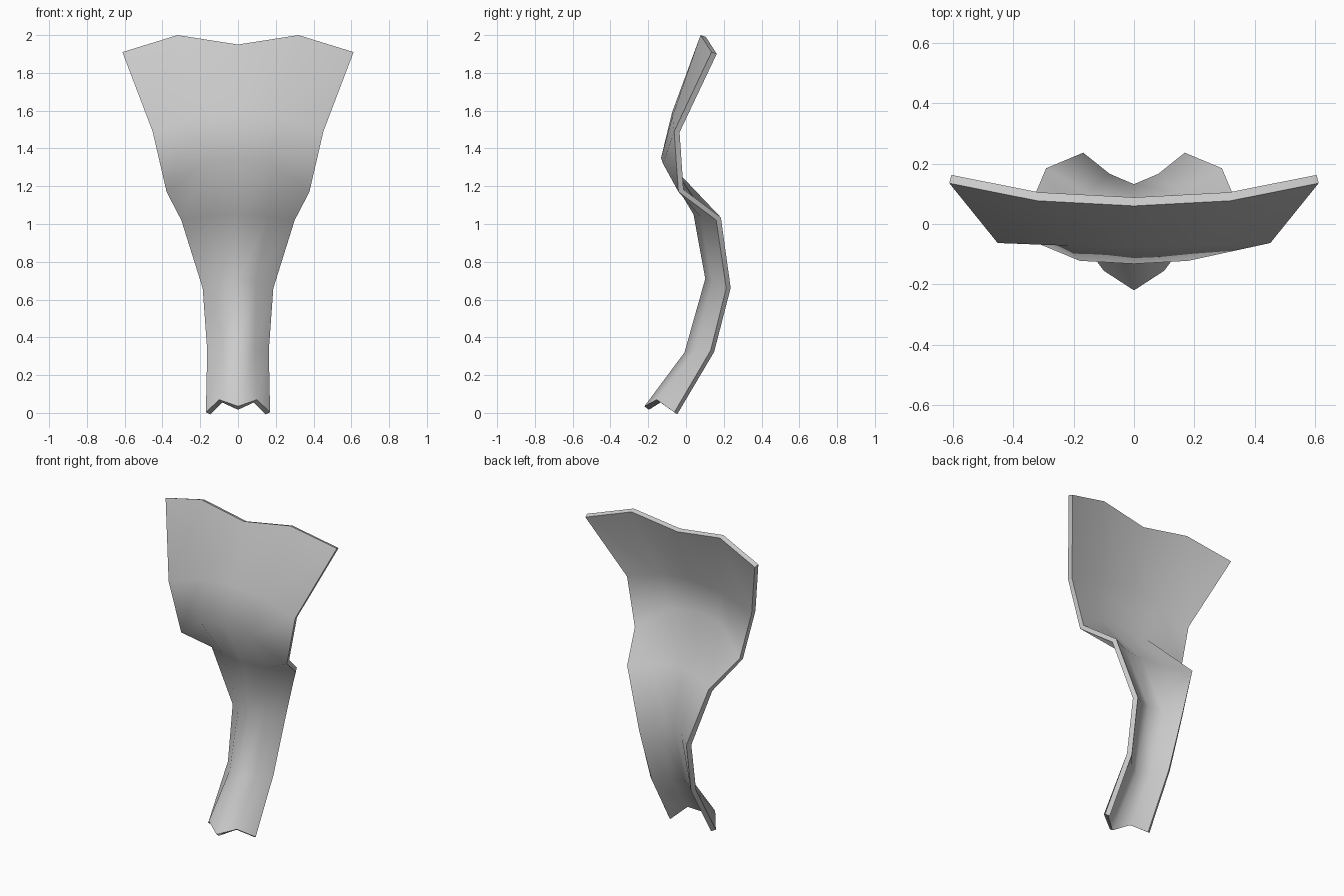
import bpy

if "Cube" in bpy.data.objects:
    bpy.data.objects.remove(bpy.data.objects["Cube"])

# Each row, bottom to top: edge point, halfway point, centre point (x >= 0 half)
ROWS = [
    ((0.17, -0.062, 0.003), (0.10, -0.155, 0.07), (0, -0.22, 0.035)),
    ((0.163, 0.13, 0.33), (0.09, 0.045, 0.325), (0, -0.008, 0.32)),
    ((0.187, 0.213, 0.66), (0.095, 0.14, 0.69), (0, 0.102, 0.71)),
    ((0.30, 0.16, 1.02), (0.16, 0.075, 1.04), (0, 0.04, 1.05)),
    ((0.378, -0.04, 1.17), (0.18, -0.122, 1.32), (0, -0.132, 1.35)),
    ((0.452, -0.063, 1.49), (0.22, -0.072, 1.57), (0, -0.074, 1.59)),
    ((0.612, 0.135, 1.91), (0.32, 0.077, 2.0), (0, 0.06, 1.95)),
]


def flip(p):
    return (-p[0], p[1], p[2])


# Curved sheet, five points across each row
verts = []
for edge, half, centre in ROWS:
    verts += [flip(edge), flip(half), centre, half, edge]
faces = []
for r in range(len(ROWS) - 1):
    for c in range(4):
        i = r * 5 + c
        faces.append((i, i + 1, i + 6, i + 5))

mesh = bpy.data.meshes.new("flared_panel")
mesh.from_pydata(verts, [], faces)
panel = bpy.data.objects.new("flared_panel", mesh)
bpy.context.collection.objects.link(panel)
bpy.context.view_layer.objects.active = panel
panel.select_set(True)

# Thickness grows toward the back
solid = panel.modifiers.new("thickness", "SOLIDIFY")
solid.thickness = 0.03
solid.offset = -1
bpy.ops.object.modifier_apply(modifier=solid.name)

# Smooth sheet with a crisp rim
bpy.ops.object.shade_smooth_by_angle(angle=1.2)
